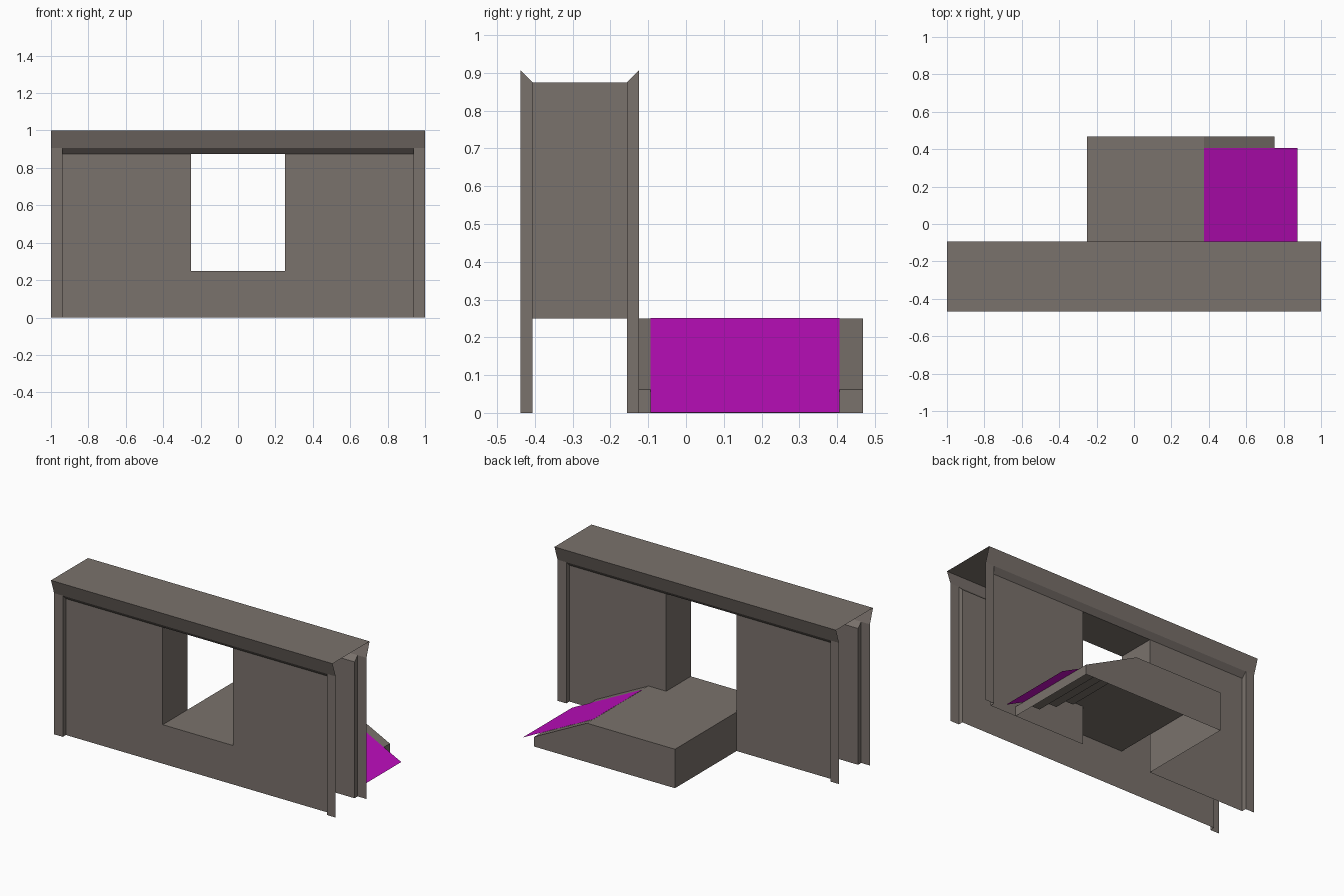
import bpy, bmesh
from mathutils import Vector

if "Cube" in bpy.data.objects:
    bpy.data.objects.remove(bpy.data.objects["Cube"])

U = 1 / 32          # the model sits on a 1/32 grid
YC = -9 * U         # middle plane of the wall


def material(name, rgb):
    m = bpy.data.materials.new(name)
    m.diffuse_color = (*rgb, 1)
    m.use_nodes = True
    m.node_tree.nodes["Principled BSDF"].inputs["Base Color"].default_value = m.diffuse_color
    return m


STONE = material("warm grey stone", (0.195, 0.168, 0.150))
MAGENTA = material("ramp magenta", (0.515, 0.0044, 0.515))


def build(name, faces, mat):
    """faces: list of (corner points, direction the face should look)"""
    bm = bmesh.new()
    for pts, out in faces:
        f = bm.faces.new([bm.verts.new(p) for p in pts])
        f.normal_update()
        if f.normal.dot(Vector(out)) < 0:
            f.normal_flip()
    bmesh.ops.remove_doubles(bm, verts=bm.verts, dist=1e-5)
    me = bpy.data.meshes.new(name)
    bm.to_mesh(me)
    bm.free()
    me.materials.append(mat)
    ob = bpy.data.objects.new(name, me)
    bpy.context.collection.objects.link(ob)
    return ob


def along_x(x0, x1, a, b, out):
    """Strip between two (y, z) points, swept along x."""
    return ([(x0, *a), (x1, *a), (x1, *b), (x0, *b)], out)


def along_y(y0, y1, a, b, out):
    """Strip between two (x, z) points, swept along y."""
    return ([(a[0], y0, a[1]), (a[0], y1, a[1]), (b[0], y1, b[1]), (b[0], y0, b[1])], out)


X, XI, D = 1.0, 30 * U, 8 * U          # wall end, panel end, door half width
ZP, ZF, FL = 28 * U, 29 * U, 8 * U     # panel top, frame top, floor height

# Wall sides: flared cornice, end pilasters, recessed panel with doorway
for side, s in (("front", -1), ("back", 1)):
    yc, yf, yp = YC + s * 6 * U, YC + s * 5 * U, YC + s * 4 * U
    o = (0, s, 0)
    faces = [along_x(-X, X, (yc, 1), (yf, ZF), o),
             along_x(-XI, XI, (yf, ZF), (yp, ZP), (0, s, -1))]
    for m in (-1, 1):
        faces += [along_x(m * XI, m * X, (yf, 0), (yf, ZF), o),
                  along_x(m * D, m * XI, (yp, 0), (yp, ZP), o),
                  ([(m * XI, yf, 0), (m * XI, yp, 0), (m * XI, yp, ZP), (m * XI, yf, ZF)],
                   (-m, 0, 0))]
    if s < 0:   # only the front is closed below the doorway
        faces.append(along_x(-D, D, (yp, 0), (yp, FL), o))
    build(side + "_wall", faces, STONE)

# Wall top
build("wall_top", [along_x(-X, X, (YC - 6 * U, 1), (YC + 6 * U, 1), (0, 0, 1))], STONE)

# Doorway lining
y0, y1 = YC - 4 * U, YC + 4 * U
build("doorway_lining", [
    along_y(y0, y1, (-D, FL), (-D, ZP), (1, 0, 0)),
    along_y(y0, y1, (D, FL), (D, ZP), (-1, 0, 0)),
    along_y(y0, y1, (-D, ZP), (D, ZP), (0, 0, -1)),
    along_y(y0, y1, (-D, FL), (D, FL), (0, 0, 1))], STONE)

# Platform behind the wall, with sloping kerbs beside the stairs
xs, xe, yb = 12 * U, 24 * U, 15 * U     # stair start, stair end, back edge
sa, sb = -3 * U, 13 * U                 # stair width
side = [(-D, 0), (xe, 0), (xe, 2 * U), (xs, FL), (-D, FL)]
faces = [([(x, yb, z) for x, z in side], (0, 1, 0)),
         along_y(y1, yb, (-D, 0), (-D, FL), (-1, 0, 0)),
         along_y(y1, yb, (-D, FL), (xs, FL), (0, 0, 1))]
for a, b in ((y1, sa), (sb, yb)):
    faces += [along_y(a, b, (xs, FL), (xe, 2 * U), (1, 0, 2)),
              along_y(a, b, (xe, 0), (xe, 2 * U), (1, 0, 0))]
build("platform", faces, STONE)

# Stairs under the ramp
faces = []
for i in range(4):
    x, z = xs + i * 4 * U, FL - i * 2 * U
    faces.append(along_y(sa, sb, (x, z), (x, z - 2 * U), (1, 0, 0)))
    if i < 3:
        faces.append(along_y(sa, sb, (x, z - 2 * U), (x + 4 * U, z - 2 * U), (0, 0, 1)))
        for y, d in ((sa, 1), (sb, -1)):
            faces.append(([(x, y, z), (x, y, z - 2 * U), (x + 4 * U, y, z - 2 * U)], (0, d, 0)))
build("stairs", faces, STONE)

# Ramp sheet laid over the steps
e = 0.001
build("ramp", [along_y(sa, sb, (xs, FL + e), (28 * U, e), (1, 0, 2))], MAGENTA)
